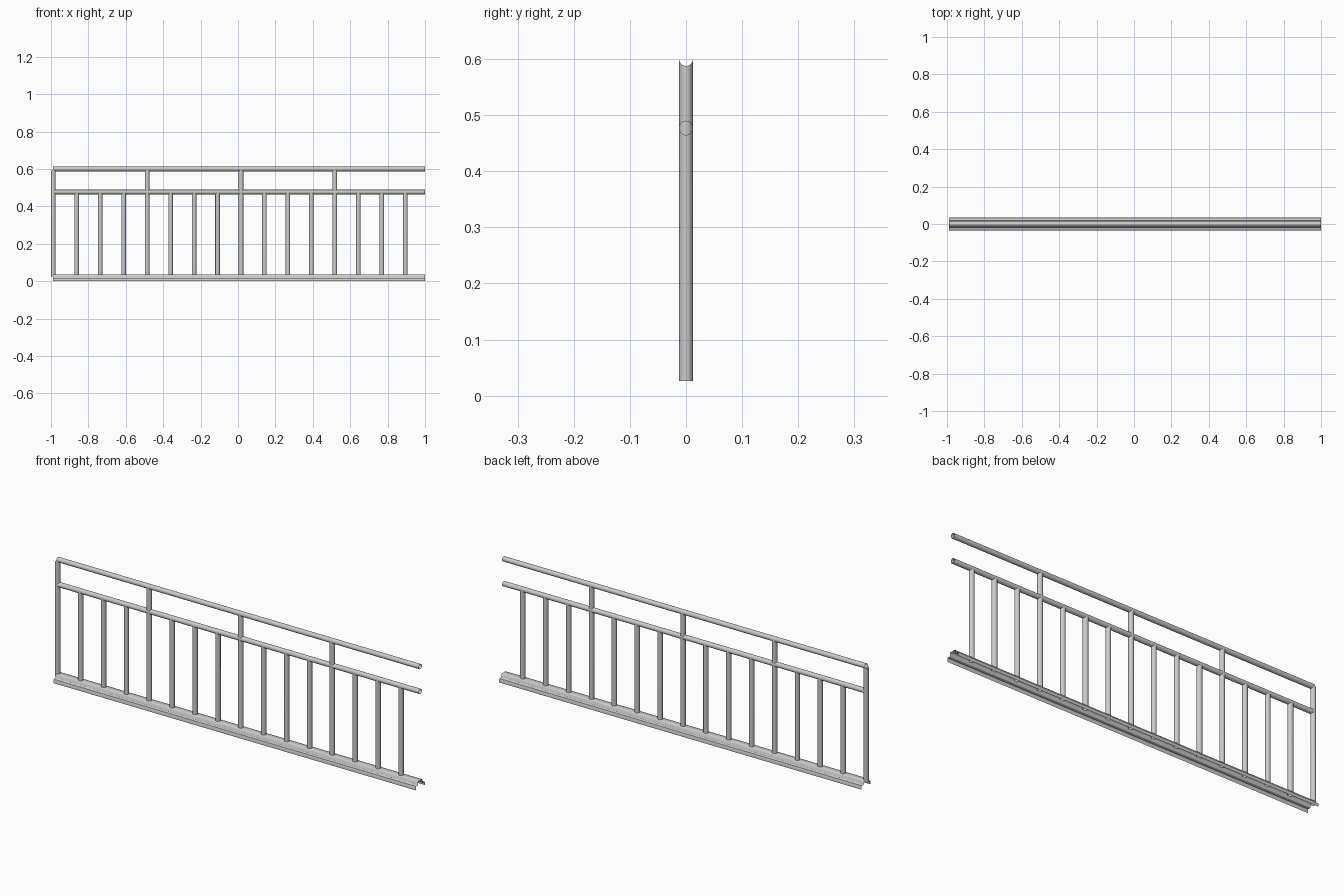
import bpy, bmesh, math

if "Cube" in bpy.data.objects:
    bpy.data.objects.remove(bpy.data.objects["Cube"])

R = 0.0122          # tube radius
SEG = 32
X0, X1 = -0.988, 1.0
Z_FOOT, Z_MID, Z_TOP = 0.0265, 0.477, 0.60
PITCH = 0.1255


def finish(name, bm, angle=35):
    """Turn a bmesh into a smooth-shaded object with sharp edges kept."""
    bmesh.ops.recalc_face_normals(bm, faces=bm.faces)
    me = bpy.data.meshes.new(name)
    bm.to_mesh(me)
    bm.free()
    ob = bpy.data.objects.new(name, me)
    bpy.context.collection.objects.link(ob)
    bpy.ops.object.select_all(action='DESELECT')
    ob.select_set(True)
    bpy.context.view_layer.objects.active = ob
    bpy.ops.object.shade_smooth_by_angle(angle=math.radians(angle))
    return ob


def loft(bm, a, b, closed=True):
    """Join two point rows with quads."""
    va = [bm.verts.new(p) for p in a]
    vb = [bm.verts.new(p) for p in b]
    n = len(va)
    for i in range(n if closed else n - 1):
        j = (i + 1) % n
        bm.faces.new((va[i], va[j], vb[j], vb[i]))


def circle():
    return [(R * math.cos(2 * math.pi * i / SEG), R * math.sin(2 * math.pi * i / SEG))
            for i in range(SEG)]


def saddle(y):
    return math.sqrt(max(R * R - y * y, 0.0))


def rail(name, z):
    bm = bmesh.new()
    loft(bm, [(X0, u, z + v) for u, v in circle()],
             [(X1, u, z + v) for u, v in circle()])
    finish(name, bm)


def upright(name, x, low, high):
    """Vertical tube; low and high give the end height at each y."""
    bm = bmesh.new()
    loft(bm, [(x + u, v, low(v)) for u, v in circle()],
             [(x + u, v, high(v)) for u, v in circle()])
    # recalculated normals may flip on open tubes, so orient by the axis
    finish(name, bm)


def foot(y): return Z_FOOT
def under_mid(y): return Z_MID - saddle(y)
def over_mid(y): return Z_MID + saddle(y)
def under_top(y): return Z_TOP - saddle(y)


# Handrail and middle rail: open tubes
rail("top_rail", Z_TOP)
rail("middle_rail", Z_MID)

# End post runs the full height
upright("end_post", X0, foot, under_top)

# Balusters, with a short riser above every fourth one
for i in range(1, 16):
    x = X0 + i * PITCH
    upright(f"baluster_{i}", x, foot, under_mid)
    if i % 4 == 0:
        upright(f"riser_{i}", x, over_mid, under_top)

# Bottom channel: folded sheet, raised centre with flanges and lips
half = [(0.035, 0.0), (0.035, 0.015), (0.033, 0.018), (0.020, 0.018),
        (0.018, 0.020), (0.018, 0.033), (0.014, 0.037)]
profile = half + [(-y, z) for y, z in reversed(half)]
bm = bmesh.new()
loft(bm, [(X0, y, z) for y, z in profile], [(X1, y, z) for y, z in profile], closed=False)
finish("bottom_channel", bm, 50)
